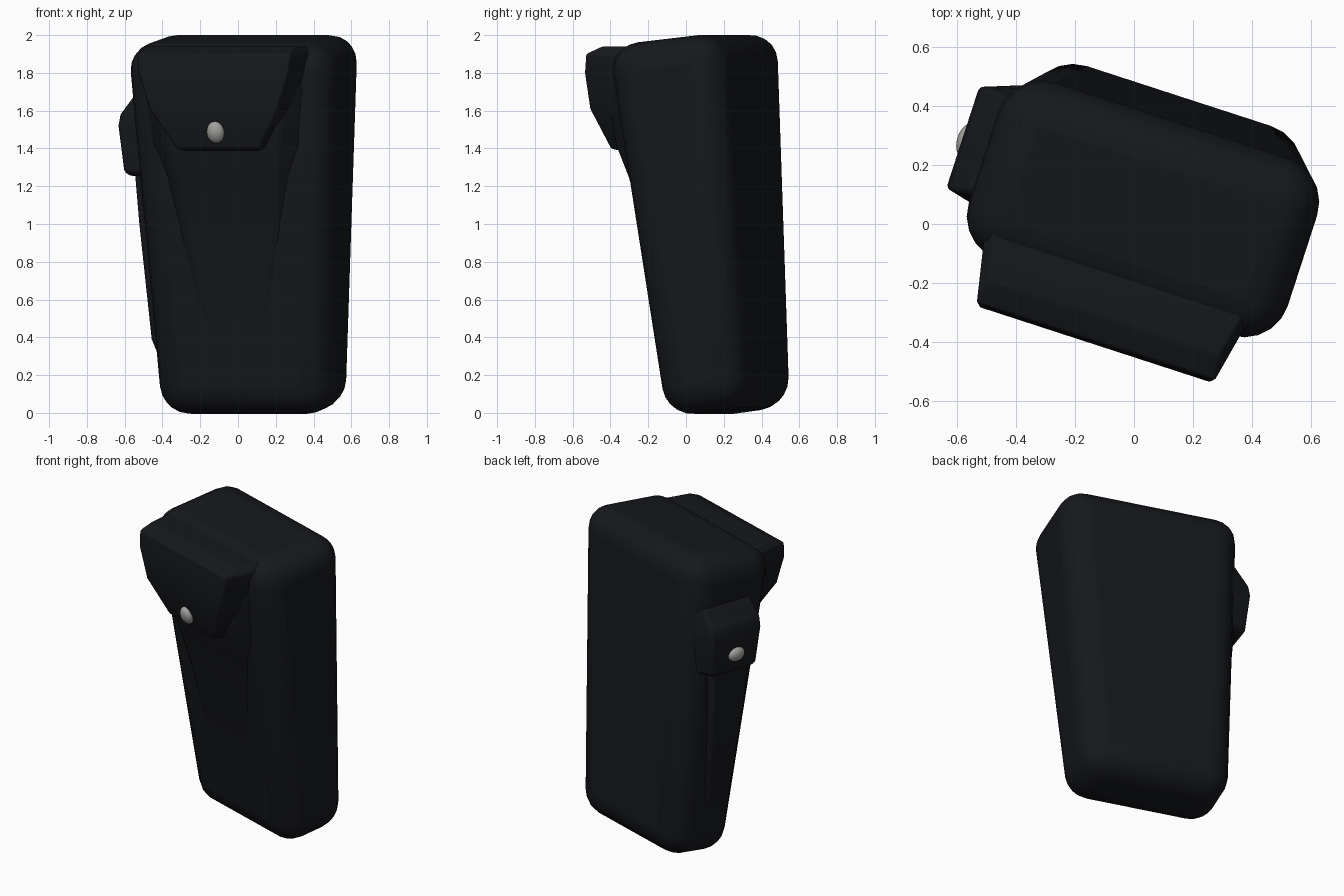
import bpy, bmesh
from math import radians
from mathutils import Matrix, Vector

if "Cube" in bpy.data.objects:
    bpy.data.objects.remove(bpy.data.objects["Cube"])

TURN = Matrix.Rotation(radians(-18), 4, 'Z')   # whole pouch is turned about z


def material(name, col):
    m = bpy.data.materials.new(name)
    m.diffuse_color = (*col, 1)
    m.use_nodes = True
    m.node_tree.nodes["Principled BSDF"].inputs["Base Color"].default_value = m.diffuse_color
    return m


LEATHER = material("black_leather", (0.008, 0.009, 0.0115))
METAL = material("snap_metal", (0.36, 0.36, 0.35))


def finish(bm, name, mat, bevel=0, segments=3, angle=40):
    bmesh.ops.recalc_face_normals(bm, faces=bm.faces)
    bm.transform(TURN)
    me = bpy.data.meshes.new(name)
    bm.to_mesh(me)
    bm.free()
    ob = bpy.data.objects.new(name, me)
    bpy.context.collection.objects.link(ob)
    me.materials.append(mat)
    if bevel:
        b = ob.modifiers.new("Bevel", 'BEVEL')
        b.width, b.segments = bevel, segments
        b.limit_method = 'ANGLE'
        b.angle_limit = radians(25)
    bpy.context.view_layer.objects.active = ob
    ob.select_set(True)
    bpy.ops.object.shade_smooth_by_angle(angle=radians(angle))
    ob.select_set(False)
    return ob


def loft(rings, name, bevel, segments=3):
    """Skin a stack of four-cornered rings, capped at both ends."""
    bm = bmesh.new()
    rows = [[bm.verts.new(p) for p in r] for r in rings]
    for a, b in zip(rows, rows[1:]):
        for i in range(4):
            bm.faces.new((a[i], a[(i + 1) % 4], b[(i + 1) % 4], b[i]))
    bm.faces.new(rows[0])
    bm.faces.new(rows[-1])
    return finish(bm, name, LEATHER, bevel, segments)


def front_rings(rows):
    # rows: z, outer half width, inner half width, outer depth, inner depth
    return [[(-wo, o, z), (wo, o, z), (wi, i, z), (-wi, i, z)]
            for z, wo, wi, o, i in rows]


def side_rings(rows):
    # rows: z, outer x, inner x, front y, back y
    return [[(o, f, z), (o, b, z), (i, b + .06, z), (i, f - .04, z)]
            for z, o, i, f, b in rows]


def snap(name, pos, axis):
    # flattened dome
    bm = bmesh.new()
    bmesh.ops.create_uvsphere(bm, u_segments=20, v_segments=12, radius=1)
    rot = Vector((0, 0, 1)).rotation_difference(Vector(axis)).to_matrix().to_4x4()
    bm.transform(Matrix.Translation(pos) @ rot @ Matrix.Diagonal((.048, .06, .035, 1)))
    finish(bm, name, METAL)


# tapered main body, leaning slightly
loft([[(-.465, .01, -.025), (.487, .01, -.025), (.487, .468, .035), (-.465, .468, .035)],
      [(-.563, -.28, 1.945), (.59, -.28, 1.945), (.59, .365, 2.017), (-.563, .365, 2.017)]],
     "pouch_body", .155, 5)

# raised centre of the front, flaring softly into the body
loft(front_rings([(.40, .18, .26, -.045, .04), (.60, .20, .32, -.088, .02),
                  (1.0, .25, .38, -.168, -.04), (1.25, .28, .42, -.235, -.08),
                  (1.42, .31, .48, -.295, -.12), (1.75, .36, .50, -.34, -.18)]),
     "front_bulge", .03)

# closing flap
loft(front_rings([(1.39, .20, .24, -.31, -.18), (1.40, .23, .26, -.345, -.18),
                  (1.61, .355, .39, -.42, -.18), (1.80, .415, .46, -.43, -.18),
                  (1.90, .425, .475, -.42, -.18), (1.94, .41, .45, -.335, -.16)]),
     "flap", .018)

# strip down the left side, with its tab
loft(side_rings([(.26, -.455, -.40, .08, .20), (.39, -.502, -.40, .05, .21),
                 (1.0, -.545, -.42, -.03, .21), (1.5, -.58, -.45, -.06, .23)]),
     "side_strip", .02)
loft(side_rings([(1.255, -.59, -.48, -.04, .24), (1.275, -.617, -.48, -.06, .26),
                 (1.52, -.643, -.48, -.08, .28), (1.58, -.632, -.48, -.08, .28),
                 (1.70, -.545, -.48, -.06, .27)]),
     "side_tab", .015)

snap("flap_snap", (0, -.385, 1.485), (0, -1, -.3))
snap("side_snap", (-.625, .095, 1.38), (-1, 0, -.1))
